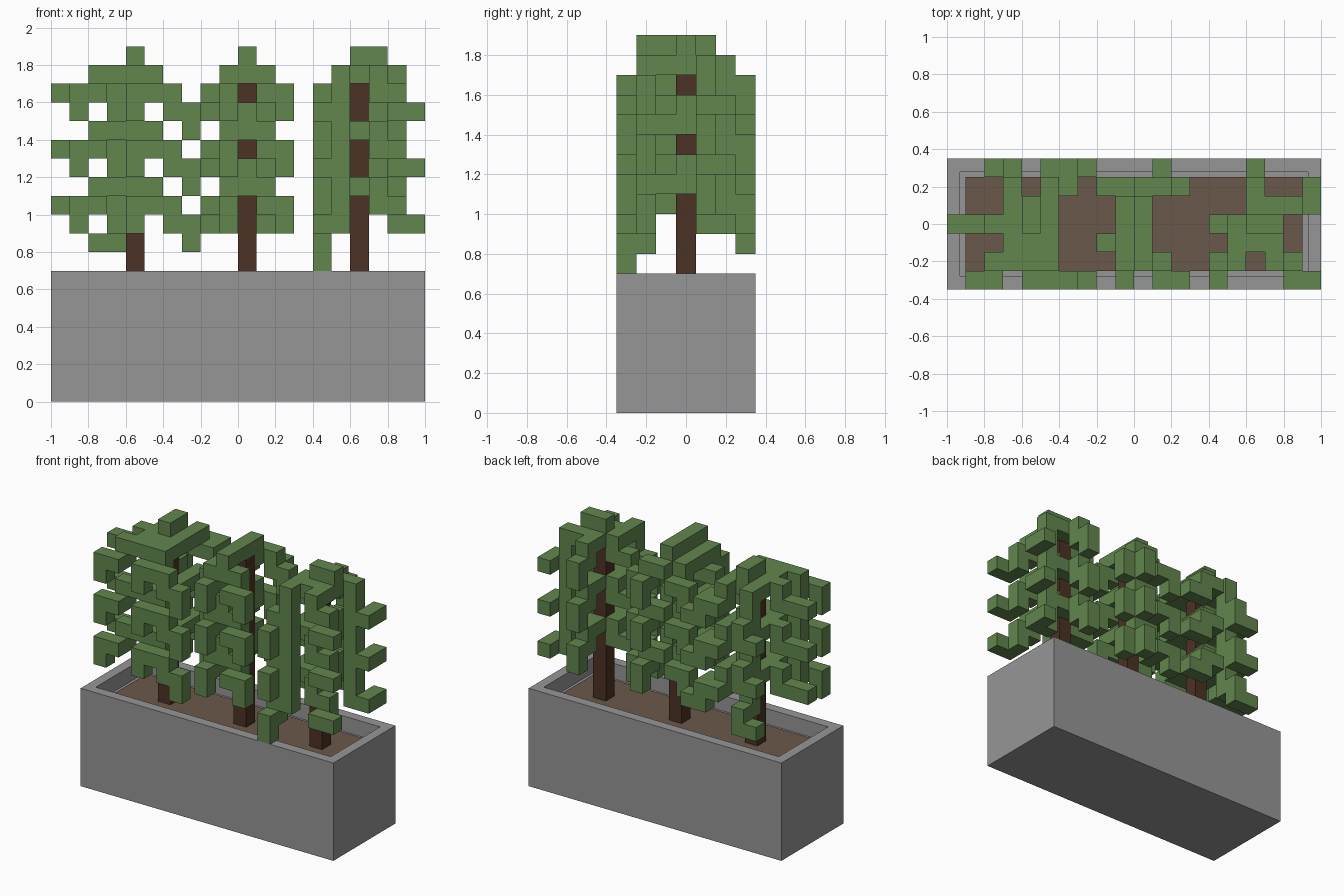
import bpy, bmesh
from mathutils import Vector

UNIT = 0.1
STEP = {"N": Vector((0, 1, 0)), "S": Vector((0, -1, 0)),
        "E": Vector((1, 0, 0)), "W": Vector((-1, 0, 0)),
        "U": Vector((0, 0, 1)), "D": Vector((0, 0, -1))}

if "Cube" in bpy.data.objects:
    bpy.data.objects.remove(bpy.data.objects["Cube"])


def material(name, colour):
    mat = bpy.data.materials.new(name)
    mat.use_nodes = True
    mat.diffuse_color = (*colour, 1)
    shader = mat.node_tree.nodes["Principled BSDF"]
    shader.inputs["Base Color"].default_value = (*colour, 1)
    shader.inputs["Roughness"].default_value = 0.9
    return mat


leaf = material("leaf green", (0.12, 0.24, 0.075))
bark = material("bark brown", (0.07, 0.032, 0.017))
earth = material("soil brown", (0.147, 0.098, 0.069))
stone = material("stone grey", (0.305, 0.305, 0.305))


def finish(name, bm, mat):
    mesh = bpy.data.meshes.new(name)
    bm.to_mesh(mesh)
    bm.free()
    mesh.materials.append(mat)
    obj = bpy.data.objects.new(name, mesh)
    bpy.context.collection.objects.link(obj)
    return obj


def box(low, high):
    low, high = Vector(low), Vector(high)
    bm = bmesh.new()
    bmesh.ops.create_cube(bm, size=1)
    for v in bm.verts:
        v.co = (low + high) / 2 + v.co * (high - low)
    return bm


def trace(path, top):
    """Follow a branch path from the trunk and return every cell it visits."""
    spot, cells = Vector((0, 0, top)), [(0, 0, top)]
    for letter in path:
        spot = spot + STEP[letter]
        cells.append(tuple(round(c) for c in spot))
    return cells


def block_mesh(cells, centre_x):
    """Skin a set of grid cells with outer faces only."""
    bm = bmesh.new()
    for cell in cells:
        centre = Vector(cell)
        for normal in STEP.values():
            if tuple(round(c) for c in centre + normal) in cells:
                continue
            a = Vector((normal.y, normal.z, normal.x)) / 2
            b = normal.cross(a)
            mid = centre + normal / 2
            corners = (mid + a + b, mid - a + b, mid - a - b, mid + a - b)
            bm.faces.new([bm.verts.new((p + Vector((0, 0, 0.5))) * UNIT
                                       + Vector((centre_x, 0, 0)))
                          for p in corners])
    bmesh.ops.remove_doubles(bm, verts=bm.verts, dist=0.001)
    return bm


# Planter: block with a sunken top
bm = box((-1, -0.35, 0), (1, 0.35, 0.7))
bm.normal_update()
top = max(bm.faces, key=lambda f: f.calc_center_median().z)
bmesh.ops.inset_region(bm, faces=[top], thickness=UNIT)
hole = bmesh.ops.extrude_discrete_faces(bm, faces=[top])["faces"][0]
bmesh.ops.translate(bm, verts=hole.verts, vec=(0, 0, -0.11))
finish("planter", bm, stone)

# Soil bed
finish("soil", box((-0.9, -0.25, 0.58), (0.9, 0.25, 0.6)), earth)

# Branch paths of each tree, repeated in three tiers
trees = {
    "right": (-0.55, ["NDWNDDNDW", "DWWDWW", "DWSSWDSWD", "DSSDSD",
                      "DESSDSEDED", "DENNDNEDE", "DENNDE"]),
    "middle": (0.05, ["NDNEDND", "NDNEDED", "DWNDNWD", "DWSDW",
                      "SSDWDSD", "SSDEDSED"]),
    "left": (0.65, ["EDSSDEDSE", "DSWSDDWDSD", "DWDW", "DNNDND",
                    "EDNEDDEN"]),
}
TIERS = (12, 15, 18)

for side, (x, paths) in trees.items():
    # Trunk
    finish(side + "_trunk", box((x - 0.05, -0.05, 0.6), (x + 0.05, 0.05, 1.8)), bark)
    # Foliage, leaving the trunk column free below the crown
    cells = {c for t in TIERS for p in paths for c in trace(p, t)}
    cells = {c for c in cells if c[:2] != (0, 0) or c[2] == TIERS[-1]}
    finish(side + "_foliage", block_mesh(cells, x), leaf)
